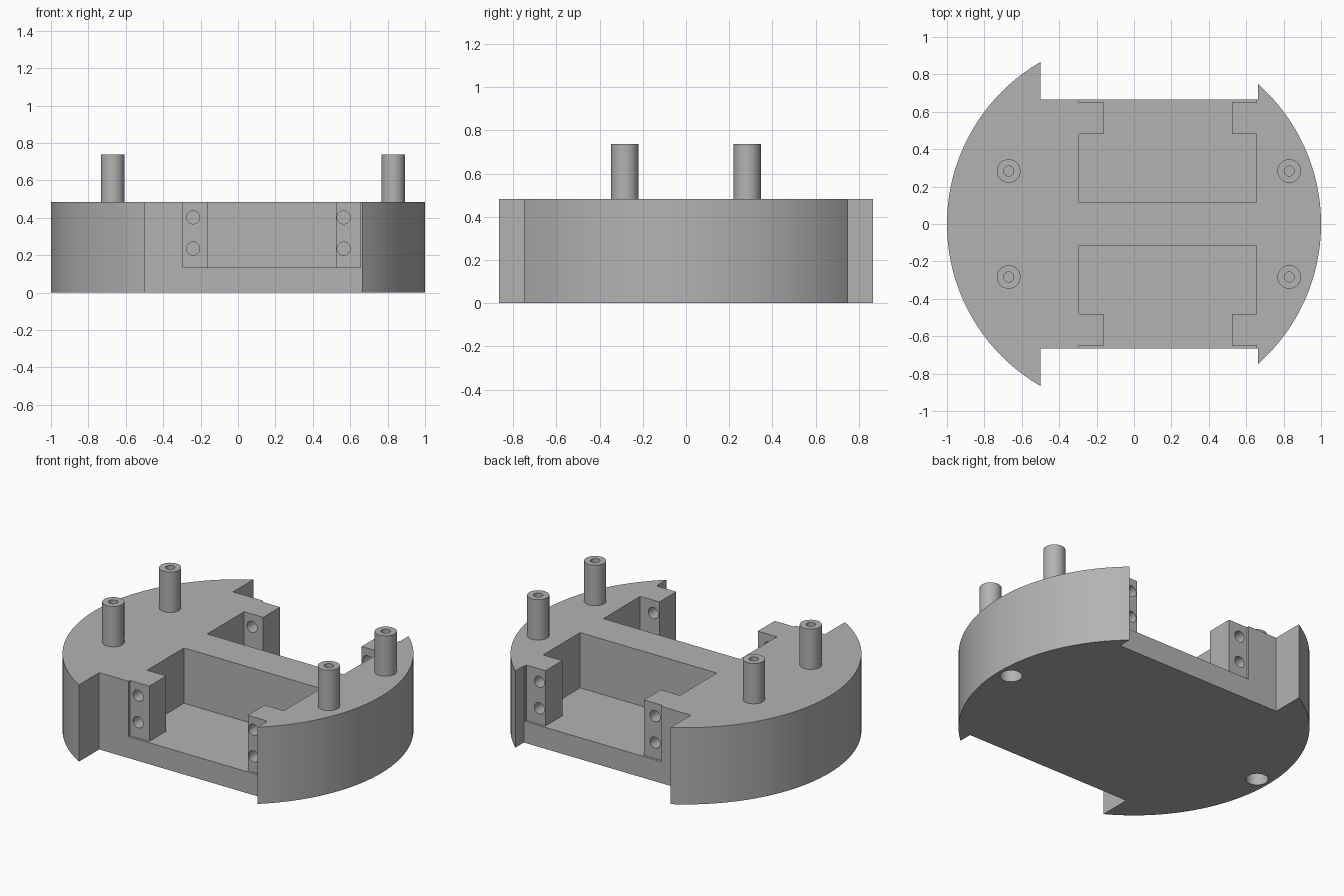
import bpy, bmesh, math
from mathutils import Matrix

cube = bpy.data.objects.get("Cube")
if cube:
    bpy.data.objects.remove(cube, do_unlink=True)

grey = bpy.data.materials.new("plain_grey")
grey.use_nodes = True
grey.diffuse_color = (0.45, 0.45, 0.45, 1)
grey.node_tree.nodes["Principled BSDF"].inputs["Base Color"].default_value = (0.45, 0.45, 0.45, 1)

HEIGHT = 0.483
FLOOR = 0.135
NOTCH_Y = 0.665
LEFT_X, RIGHT_X = -0.5, 0.662


def finish(bm, name):
    bmesh.ops.recalc_face_normals(bm, faces=bm.faces)
    mesh = bpy.data.meshes.new(name)
    bm.to_mesh(mesh)
    bm.free()
    obj = bpy.data.objects.new(name, mesh)
    bpy.context.collection.objects.link(obj)
    mesh.materials.append(grey)
    return obj


def prism(name, outline, z0, z1):
    bm = bmesh.new()
    base = bm.faces.new([bm.verts.new((x, y, z0)) for x, y in outline])
    top = bmesh.ops.extrude_face_region(bm, geom=[base])["geom"]
    verts = [g for g in top if isinstance(g, bmesh.types.BMVert)]
    bmesh.ops.translate(bm, verts=verts, vec=(0, 0, z1 - z0))
    return finish(bm, name)


def cylinder(name, centre, radius, depth, along_y=False):
    bm = bmesh.new()
    turn = Matrix.Rotation(math.pi / 2, 4, "X") if along_y else Matrix()
    bmesh.ops.create_cone(bm, cap_ends=True, segments=32, radius1=radius, radius2=radius,
                          depth=depth, matrix=Matrix.Translation(centre) @ turn)
    return finish(bm, name)


def activate(obj):
    bpy.ops.object.select_all(action="DESELECT")
    obj.select_set(True)
    bpy.context.view_layer.objects.active = obj


def cut(obj, cutter):
    activate(obj)
    mod = obj.modifiers.new("cut", "BOOLEAN")
    mod.operation = "DIFFERENCE"
    mod.solver = "EXACT"
    mod.object = cutter
    bpy.ops.object.modifier_apply(modifier=mod.name)
    bpy.data.objects.remove(cutter, do_unlink=True)


def smooth(obj):
    activate(obj)
    bpy.ops.object.shade_smooth_by_angle(angle=math.radians(30))


def arc(start, end, steps=64):
    angles = [start + (end - start) * i / steps for i in range(steps + 1)]
    return [(math.cos(a), math.sin(a)) for a in angles]


# Round body with a straight notch on each side
a_right, a_left = math.acos(RIGHT_X), math.acos(LEFT_X)
outline = arc(-a_right, a_right)
outline += [(RIGHT_X, NOTCH_Y), (LEFT_X, NOTCH_Y)]
outline += arc(a_left, 2 * math.pi - a_left)
outline += [(LEFT_X, -NOTCH_Y), (RIGHT_X, -NOTCH_Y)]
body = prism("body", outline, 0, HEIGHT)

# Two open pockets, each leaving a pair of mounting tabs
X0, X1, TAB = -0.295, 0.656, 0.133
half = [(X0, 0.115), (X0, 0.482), (X0 + TAB, 0.482), (X0 + TAB, 0.65), (X0, 0.65), (X0, 0.75)]
mid = X0 + X1
pocket = half + [(mid - x, y) for x, y in reversed(half)]
for side in (-1, 1):
    cut(body, prism("pocket_cutter", [(x, side * y) for x, y in pocket], FLOOR, 0.7))
    # Screw holes through the tabs
    for x in (-0.24, 0.565):
        for z in (0.235, 0.402):
            cut(body, cylinder("screw_cutter", (x, side * 0.57, z), 0.035, 0.26, True))
    # Blind holes in the underside
    cut(body, cylinder("underside_cutter", (side * 0.915, 0, 0.1), 0.064, 0.3))
smooth(body)

# Hollow standoff posts on the top
POST_R, BORE_R, POST_TOP = 0.063, 0.027, 0.737
for x, end in ((-0.67, "right"), (0.83, "left")):
    for y, side in ((-0.283, "front"), (0.283, "back")):
        bm = bmesh.new()
        profile = [(POST_R, HEIGHT), (POST_R, POST_TOP), (BORE_R, POST_TOP), (BORE_R, HEIGHT)]
        verts = [bm.verts.new((x + r, y, z)) for r, z in profile]
        edges = [bm.edges.new(pair) for pair in zip(verts, verts[1:])]
        bmesh.ops.spin(bm, geom=verts + edges, cent=(x, y, 0), axis=(0, 0, 1),
                       angle=2 * math.pi, steps=40)
        bmesh.ops.remove_doubles(bm, verts=bm.verts, dist=0.0005)
        smooth(finish(bm, f"{side}_{end}_post"))
